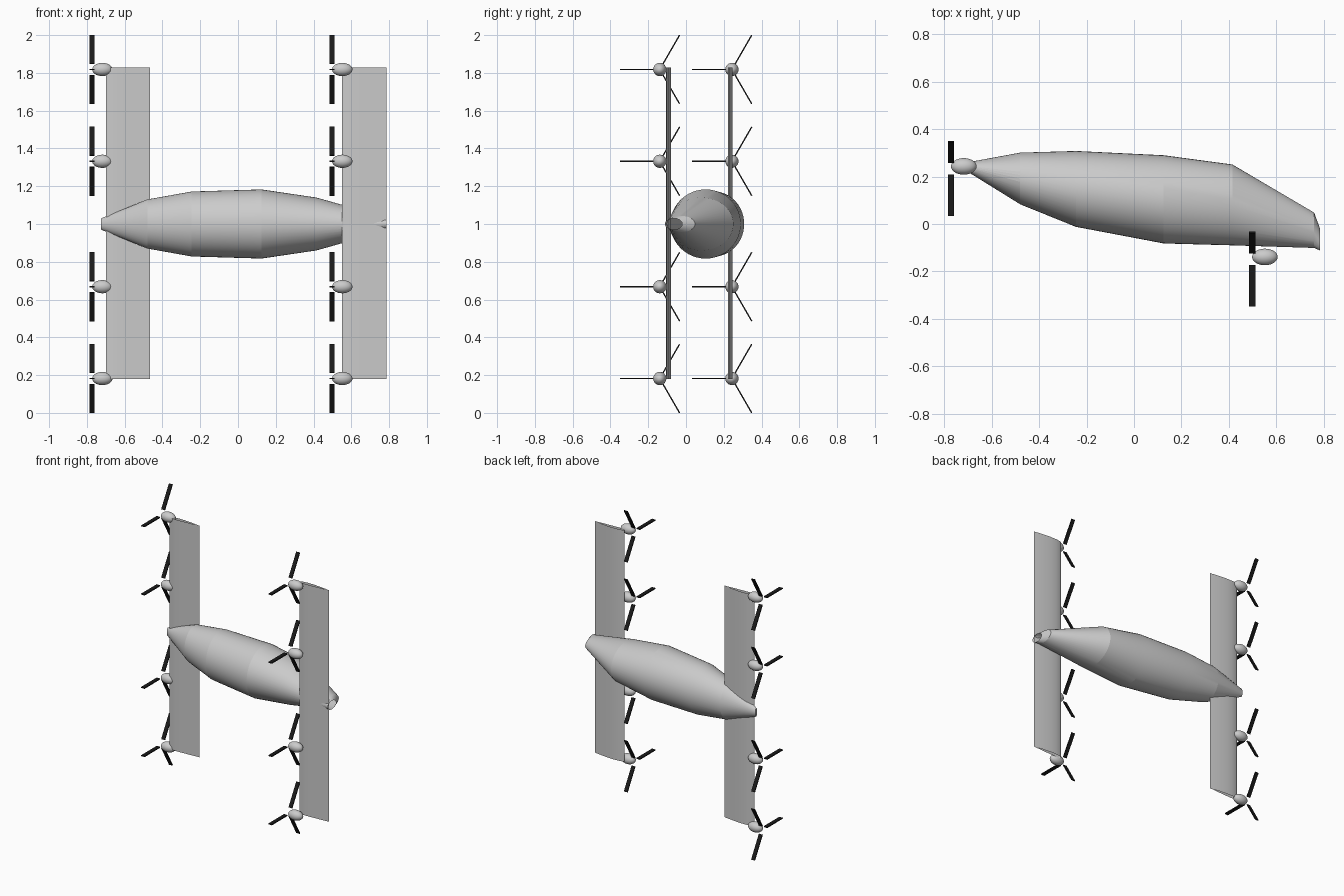
import bpy, bmesh
from math import sin, cos, pi, radians
from mathutils import Matrix, Vector

if "Cube" in bpy.data.objects:
    bpy.data.objects.remove(bpy.data.objects["Cube"])

black = bpy.data.materials.new("blade_black")
black.diffuse_color = (0.01, 0.01, 0.01, 1)
black.use_nodes = True
black.node_tree.nodes["Principled BSDF"].inputs["Base Color"].default_value = black.diffuse_color


def make_object(name, bm, mat=None, angle=None):
    bmesh.ops.recalc_face_normals(bm, faces=bm.faces)
    mesh = bpy.data.meshes.new(name)
    bm.to_mesh(mesh)
    bm.free()
    ob = bpy.data.objects.new(name, mesh)
    bpy.context.collection.objects.link(ob)
    if mat:
        mesh.materials.append(mat)
    if angle:
        bpy.ops.object.select_all(action='DESELECT')
        ob.select_set(True)
        bpy.context.view_layer.objects.active = ob
        bpy.ops.object.shade_smooth_by_angle(angle=radians(angle))
    return ob


def loft(name, rings, angle, cap_first=False):
    """Skin a tube through closed rings of points."""
    bm = bmesh.new()
    loops = [[bm.verts.new(p) for p in ring] for ring in rings]
    n = len(loops[0])
    for a, b in zip(loops, loops[1:]):
        for i in range(n):
            j = (i + 1) % n
            bm.faces.new((a[i], a[j], b[j], b[i]))
    if cap_first:
        bm.faces.new(loops[0])
    return make_object(name, bm, angle=angle)


# Fuselage: x, lower y, upper y, half height
stations = [(-0.725, 0.235, 0.256, 0.03), (-0.48, 0.083, 0.301, 0.130),
            (-0.245, -0.012, 0.308, 0.172), (0.125, -0.082, 0.290, 0.183),
            (0.415, -0.090, 0.251, 0.140), (0.76, -0.101, 0.048, 0.043),
            (0.785, -0.112, -0.02, 0.030)]
rings = []
for x, lo, hi, h in stations:
    rings.append([(x, (lo + hi) / 2 + (hi - lo) / 2 * cos(t), 1 + h * sin(t))
                  for t in (2 * pi * i / 48 for i in range(48))])
loft("fuselage", rings, 9, cap_first=True)

# Wing cross-section: chord fraction, offset from chord line (open ended tips)
section = [(0, 0), (0.03, 0.007), (0.1, 0.012), (0.25, 0.016), (0.45, 0.0155),
           (0.7, 0.010), (0.88, 0.0045), (1, 0), (0.7, -0.004),
           (0.4, -0.008), (0.2, -0.009), (0.08, -0.007), (0.02, -0.004)]
CHORD, NACELLE_Z = 0.235, (0.182, 0.668, 1.332, 1.818)


def nacelle(name, centre):
    bm = bmesh.new()
    bmesh.ops.create_uvsphere(bm, u_segments=24, v_segments=14, radius=1)
    bmesh.ops.rotate(bm, verts=bm.verts, matrix=Matrix.Rotation(pi / 2, 3, 'Y'))
    bmesh.ops.scale(bm, verts=bm.verts, vec=(0.054, 0.035, 0.035))
    bmesh.ops.translate(bm, verts=bm.verts, vec=centre)
    make_object(name, bm, angle=40)


def rotor(name, centre):
    # Three thin blades, chord along x, spinning about the x axis
    bm = bmesh.new()
    for k in range(3):
        m = (Matrix.Translation(centre)
             @ Matrix.Rotation(radians(90 + 120 * k), 4, 'X')
             @ Matrix.Translation((0, 0, 0.1225))
             @ Matrix.Diagonal((0.027, 0.007, 0.175, 1)))
        bmesh.ops.create_cube(bm, size=1, matrix=m)
    make_object(name, bm, mat=black)


# Two tandem wings, each with four nacelles and rotors
for label, lead_x, wing_y, pod_x, pod_y in (("front", 0.55, -0.096, 0.552, -0.139),
                                            ("rear", -0.70, 0.231, -0.718, 0.243)):
    loft(label + "_wing",
         [[(lead_x + c * CHORD, wing_y + t, z) for c, t in section]
          for z in (0.18, 1.828)], 30)
    for i, z in enumerate(NACELLE_Z, 1):
        nacelle(f"{label}_nacelle_{i}", Vector((pod_x, pod_y, z)))
        rotor(f"{label}_rotor_{i}", Vector((pod_x - 0.054, pod_y, z)))
